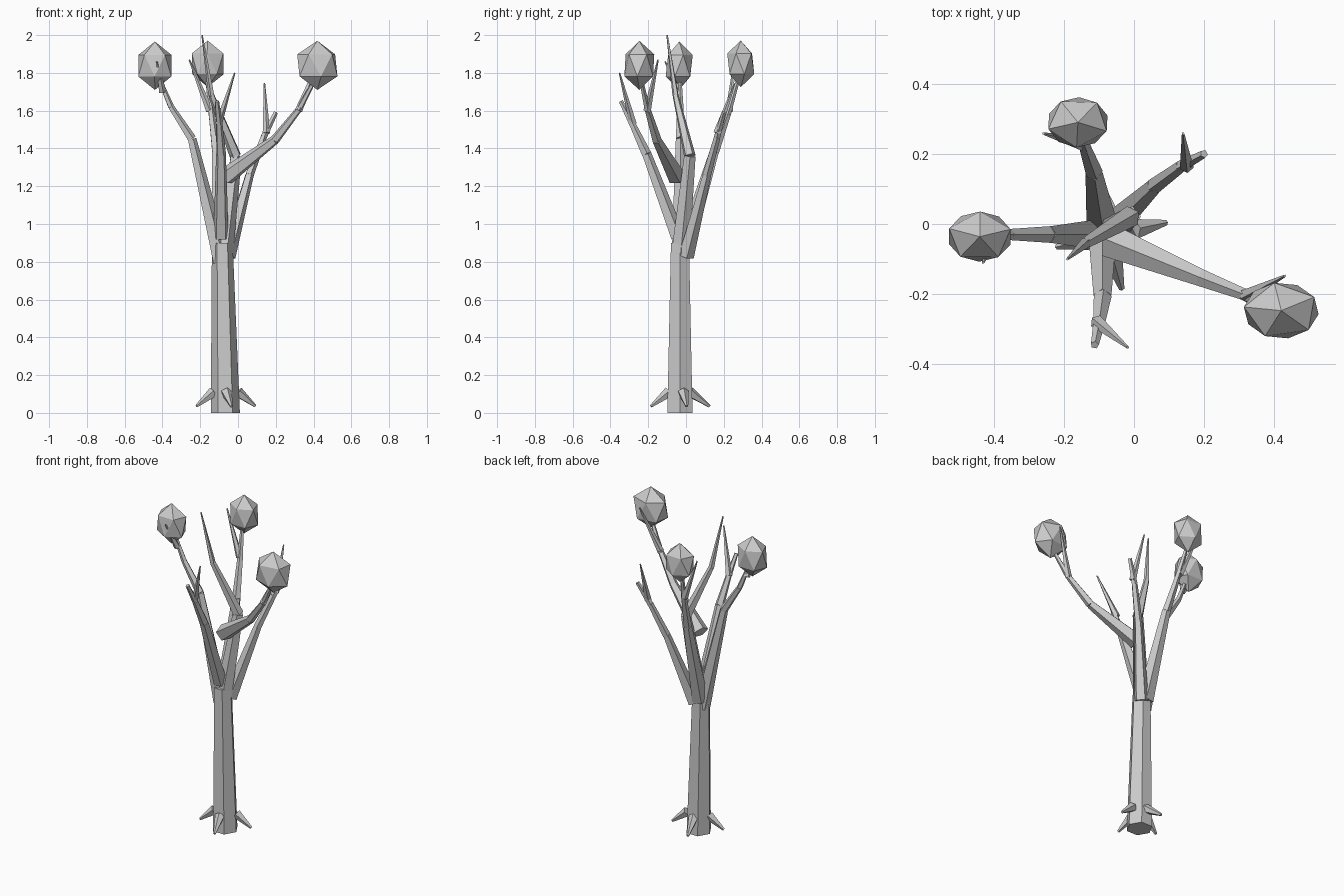
import bpy, bmesh
from mathutils import Vector, Matrix

if "Cube" in bpy.data.objects:
    bpy.data.objects.remove(bpy.data.objects["Cube"])

grey = bpy.data.materials.new("bark grey")
grey.use_nodes = True
COLOR = (0.6, 0.6, 0.6, 1)
grey.diffuse_color = COLOR
grey.node_tree.nodes["Principled BSDF"].inputs["Base Color"].default_value = COLOR


def finish(name, bm):
    mesh = bpy.data.meshes.new(name)
    bm.to_mesh(mesh)
    bm.free()
    mesh.materials.append(grey)
    obj = bpy.data.objects.new(name, mesh)
    bpy.context.collection.objects.link(obj)
    return obj


def limb(name, points, radii, sides=5):
    """Chain of tapered segments, each a separate closed cone."""
    bm = bmesh.new()
    pts = [Vector(p) for p in points]
    for a, b, r1, r2 in zip(pts, pts[1:], radii, radii[1:]):
        axis = b - a
        place = (Matrix.Translation((a + b) / 2)
                 @ axis.to_track_quat('Z', 'Y').to_matrix().to_4x4())
        bmesh.ops.create_cone(bm, cap_ends=True, segments=sides, radius1=r1,
                              radius2=r2, depth=axis.length, matrix=place)
    return finish(name, bm)


def leaf_ball(name, center, size, turn):
    """Stretched icosahedron-based foliage clump."""
    bm = bmesh.new()
    place = (Matrix.Translation(center) @ Matrix.Diagonal((*size, 1))
             @ Matrix.Rotation(turn, 4, 'Z'))
    bmesh.ops.create_icosphere(bm, subdivisions=1, radius=1, matrix=place)
    return finish(name, bm)


# Trunk: six-sided, vertices pointing along x
bm = bmesh.new()
bmesh.ops.create_cone(bm, cap_ends=True, segments=6, radius1=0.077, radius2=0.055,
                      depth=0.9, matrix=Matrix.Translation((0, 0, 0.45))
                      @ Matrix.Rotation(1.5708, 4, 'Z'))
for v in bm.verts:
    v.co += Vector((-0.067 - 0.018 * v.co.z, -0.032, 0))
finish("trunk", bm)

# Main branches
limb("left_branch", [(-0.09, -0.03, 0.8), (-0.245, -0.03, 1.45),
                     (-0.355, -0.03, 1.62), (-0.43, -0.035, 1.8)],
     [0.05, 0.025, 0.017, 0.01])
limb("back_branch", [(-0.09, -0.01, 0.85), (-0.115, 0.15, 1.38),
                     (-0.14, 0.22, 1.58), (-0.165, 0.28, 1.78)],
     [0.05, 0.026, 0.018, 0.01])
limb("right_back_branch", [(-0.055, 0.0, 0.83), (0.06, 0.11, 1.26),
                           (0.135, 0.165, 1.46), (0.2, 0.2, 1.59)],
     [0.043, 0.024, 0.018, 0.012])
limb("front_branch", [(-0.09, -0.045, 0.93), (-0.09, -0.21, 1.37),
                      (-0.1, -0.285, 1.53), (-0.112, -0.345, 1.65)],
     [0.042, 0.027, 0.018, 0.012])
limb("center_branch", [(-0.075, -0.03, 0.85), (-0.012, 0.02, 1.36),
                       (-0.14, -0.055, 1.68), (-0.19, -0.1, 2.0)],
     [0.05, 0.032, 0.017, 0.004])
limb("right_branch", [(-0.065, -0.05, 1.25), (0.195, -0.155, 1.445),
                      (0.325, -0.205, 1.61), (0.41, -0.24, 1.77)],
     [0.05, 0.026, 0.017, 0.01])

# Thin twigs near the branch tips
twigs = [
    ("left_twig", (-0.4, -0.035, 1.7), (-0.43, -0.11, 1.86)),
    ("back_twig", (-0.15, 0.23, 1.6), (-0.258, 0.258, 1.87)),
    ("right_back_twig", (0.15, 0.165, 1.48), (0.14, 0.258, 1.745)),
    ("front_twig", (-0.105, -0.28, 1.53), (-0.018, -0.352, 1.8)),
    ("right_twig", (0.32, -0.205, 1.6), (0.43, -0.148, 1.87)),
]
for name, base, tip in twigs:
    limb(name, [base, tip], [0.021, 0.004])

# Root spurs around the foot
roots = [
    ("left_root", (0.0, -0.015, 0.11), (0.092, 0.004, 0.035)),
    ("right_root", (-0.13, -0.045, 0.11), (-0.22, -0.065, 0.035)),
    ("front_root", (-0.062, -0.09, 0.11), (-0.035, -0.185, 0.035)),
    ("back_root", (-0.07, 0.02, 0.11), (-0.1, 0.125, 0.035)),
]
for name, base, tip in roots:
    limb(name, [base, tip], [0.03, 0.008])

# Foliage clumps
leaf_ball("left_leaf_ball", (-0.44, -0.036, 1.838), (0.103, 0.08, 0.128), 0.3)
leaf_ball("back_leaf_ball", (-0.16, 0.29, 1.848), (0.098, 0.08, 0.123), 0.9)
leaf_ball("right_leaf_ball", (0.42, -0.247, 1.84), (0.12, 0.09, 0.13), 0.5)
